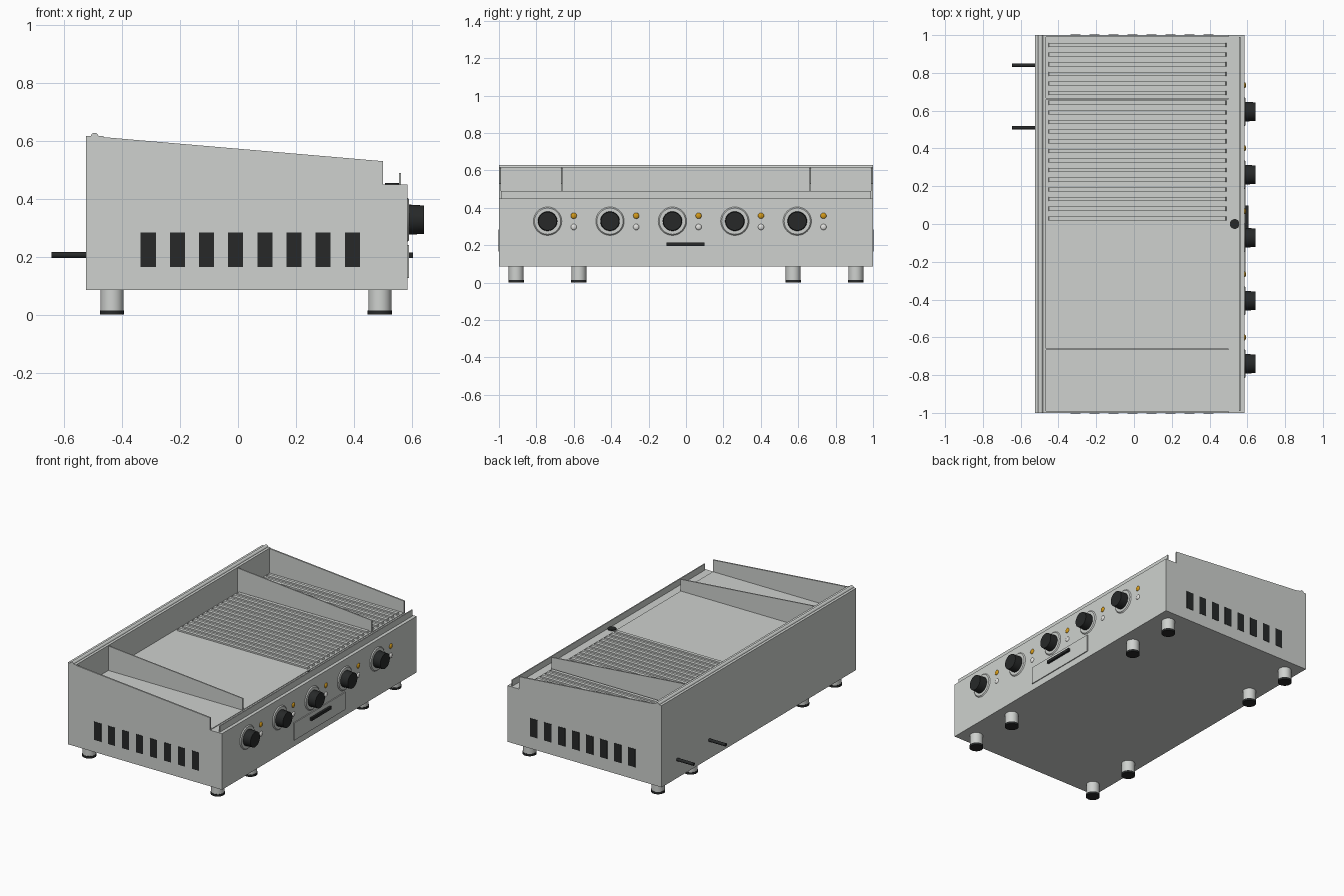
import bpy, bmesh, math
from mathutils import Matrix, Vector

cube = bpy.data.objects.get("Cube")
if cube:
    bpy.data.objects.remove(cube, do_unlink=True)


def material(name, color, metallic=0.0):
    m = bpy.data.materials.new(name)
    m.use_nodes = True
    m.diffuse_color = (*color, 1)
    m.node_tree.nodes["Principled BSDF"].inputs["Base Color"].default_value = (*color, 1)
    return m


STEEL = material("brushed steel", (0.62, 0.64, 0.62))
BLACK = material("black plastic", (0.02, 0.022, 0.022))
AMBER = material("amber lamp", (0.65, 0.32, 0.01))
WHITE = material("white lamp", (0.75, 0.75, 0.73))


def finish(name, bm, mat, smooth=True):
    bmesh.ops.recalc_face_normals(bm, faces=bm.faces)
    mesh = bpy.data.meshes.new(name)
    bm.to_mesh(mesh)
    bm.free()
    mesh.materials.append(mat)
    obj = bpy.data.objects.new(name, mesh)
    bpy.context.collection.objects.link(obj)
    if smooth:
        bpy.ops.object.select_all(action="DESELECT")
        obj.select_set(True)
        bpy.context.view_layer.objects.active = obj
        bpy.ops.object.shade_smooth_by_angle(angle=math.radians(35))
    return obj


def box(name, lo, hi, mat):
    bm = bmesh.new()
    lo, hi = Vector(lo), Vector(hi)
    bmesh.ops.create_cube(bm, size=1, matrix=Matrix.Translation((lo + hi) / 2)
                          @ Matrix.Diagonal((*(hi - lo), 1)))
    return finish(name, bm, mat, False)


def rod(name, start, end, r, mat, r2=None, sides=32):
    """Cylinder or cone between two points."""
    bm = bmesh.new()
    a, b = Vector(start), Vector(end)
    turn = (b - a).to_track_quat("Z", "Y").to_matrix().to_4x4()
    bmesh.ops.create_cone(bm, cap_ends=True, segments=sides, radius1=r,
                          radius2=r if r2 is None else r2, depth=(b - a).length,
                          matrix=Matrix.Translation((a + b) / 2) @ turn)
    return finish(name, bm, mat)


def extrude_y(name, profile, y0, y1, mat):
    """Sweep an (x, z) outline along y."""
    bm = bmesh.new()
    face = bm.faces.new([bm.verts.new((x, y0, z)) for x, z in profile])
    new = bmesh.ops.extrude_face_region(bm, geom=[face])["geom"]
    verts = [v for v in new if isinstance(v, bmesh.types.BMVert)]
    bmesh.ops.translate(bm, vec=(0, y1 - y0, 0), verts=verts)
    return finish(name, bm, mat)


BACK, FRONT, DECK = -0.525, 0.585, 0.45

# Housing and cooking surface
box("housing", (BACK, -1, 0.085), (FRONT, 1, DECK), STEEL)
box("griddle_plate", (-0.465, -0.99, DECK - 0.01), (0.5, 0.99, DECK + 0.004), STEEL)

# Ribbed half of the plate
for i in range(19):
    y = 0.03 + i * 0.051
    extrude_y("plate_rib", [(-0.455, DECK), (0.49, DECK), (0.485, DECK + 0.014),
                            (-0.45, DECK + 0.014)], y - 0.011, y + 0.011, STEEL)

# Rear splash wall with a rolled top edge
box("rear_splash_wall", (BACK, -1, DECK), (-0.465, 1, 0.617), STEEL)
rod("rear_rolled_edge", (-0.495, -1, 0.615), (-0.495, 1, 0.615), 0.013, STEEL)

# Sloping side guards and dividers
guard = [(-0.465, DECK), (0.5, DECK), (0.5, 0.53), (-0.465, 0.613)]
for s in (-1, 1):
    extrude_y("side_guard", guard, s, s * 0.99, STEEL)
    extrude_y("divider", guard, s * 0.668, s * 0.66, STEEL)

# Front lip and grease drain
box("front_lip", (0.556, -0.99, DECK), (0.563, 0.99, 0.49), STEEL)
rod("grease_drain", (0.533, 0, DECK), (0.533, 0, DECK + 0.005), 0.026, BLACK)

# Vent slots on both ends
for s in (-1, 1):
    for i in range(8):
        x = -0.31 + i * 0.1007
        box("vent_slot", (x - 0.026, min(s, s * 1.002), 0.165),
            (x + 0.026, max(s, s * 1.002), 0.283), BLACK)

# Feet with rubber pads
for x in (-0.435, 0.49):
    for y in (-0.908, -0.573, 0.573, 0.908):
        rod("foot", (x, y, 0.012), (x, y, 0.085), 0.04, STEEL)
        rod("foot_pad", (x, y, 0), (x, y, 0.014), 0.042, BLACK)

# Control knobs, collars and indicator lamps
for i in range(5):
    y, z = -0.74 + i * 0.3337, 0.328
    rod("knob_collar", (FRONT, y, z), (FRONT + 0.006, y, z), 0.076, STEEL, 0.07)
    rod("control_knob", (FRONT + 0.005, y, z), (0.642, y, z), 0.052, BLACK, 0.049)
    for name, mat, lz in (("upper_lamp", AMBER, 0.357), ("lower_lamp", WHITE, 0.297)):
        bm = bmesh.new()
        bmesh.ops.create_uvsphere(bm, u_segments=16, v_segments=10, radius=0.016,
                                  matrix=Matrix.Translation((FRONT, y + 0.14, lz))
                                  @ Matrix.Diagonal((0.5, 1, 1, 1)))
        finish(name, bm, mat)

# Drip tray with handle
box("drip_tray_front", (FRONT, -0.263, 0.127), (FRONT + 0.006, 0.26, 0.24), STEEL)
box("drip_tray_handle", (FRONT + 0.005, -0.103, 0.196), (0.605, 0.098, 0.214), BLACK)

# Rear inlet rods
for y in (0.84, 0.51):
    rod("rear_inlet", (BACK, y, 0.206), (-0.645, y, 0.206), 0.01, BLACK, sides=16)
